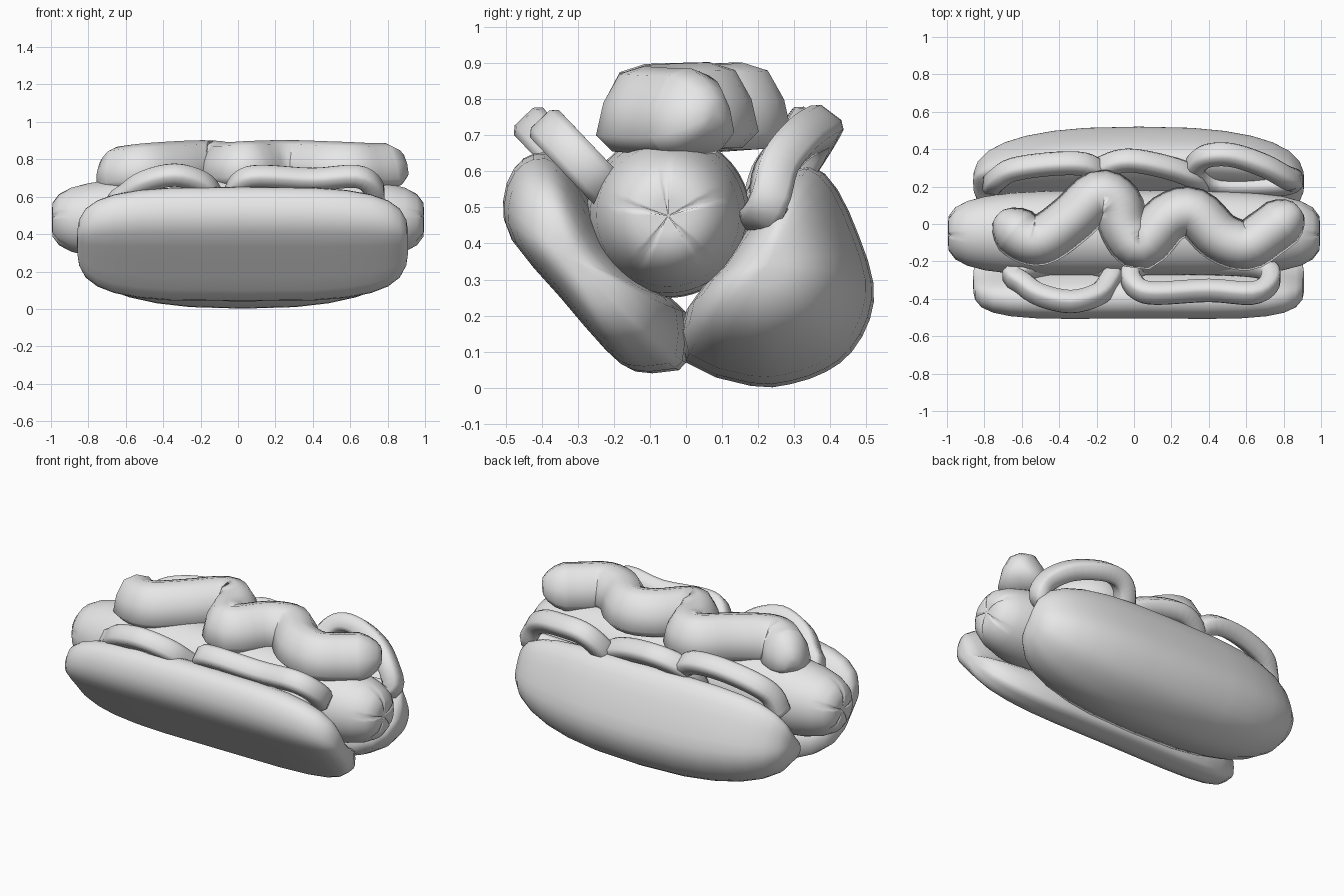
import bpy, bmesh, math
from mathutils import Vector

cube = bpy.data.objects.get("Cube")
if cube:
    bpy.data.objects.remove(cube, do_unlink=True)

grey = bpy.data.materials.new("plain_grey")
grey.use_nodes = True
grey.diffuse_color = (0.8, 0.8, 0.8, 1)
grey.node_tree.nodes["Principled BSDF"].inputs["Base Color"].default_value = (0.8, 0.8, 0.8, 1)


def loft(name, rings, closed=False):
    """Skin a list of equal rings, capping the ends unless closed."""
    bm = bmesh.new()
    loops = [[bm.verts.new(p) for p in ring] for ring in rings]
    n = len(loops[0])
    pairs = list(zip(loops, loops[1:]))
    if closed:
        pairs.append((loops[-1], loops[0]))
    for a, b in pairs:
        for i in range(n):
            j = (i + 1) % n
            bm.faces.new((a[i], a[j], b[j], b[i]))
    if not closed:
        bm.faces.new(loops[0])
        bm.faces.new(loops[-1])
    bmesh.ops.recalc_face_normals(bm, faces=bm.faces)
    mesh = bpy.data.meshes.new(name)
    bm.to_mesh(mesh)
    bm.free()
    mesh.materials.append(grey)
    mesh.shade_smooth()
    obj = bpy.data.objects.new(name, mesh)
    bpy.context.collection.objects.link(obj)


def spline(points, closed=False, steps=4):
    """Smooth curve through the points."""
    pts = [Vector(p) for p in points]
    n = len(pts)
    pick = (lambda i: pts[i % n]) if closed else (lambda i: pts[max(0, min(n - 1, i))])
    out = []
    for i in range(n if closed else n - 1):
        a, b, c, d = (pick(i + k) for k in (-1, 0, 1, 2))
        for s in range(steps):
            t = s / steps
            out.append(0.5 * (2 * b + (c - a) * t + (2 * a - 5 * b + 4 * c - d) * t ** 2
                              + (3 * b - a - 3 * c + d) * t ** 3))
    if not closed:
        out.append(pts[-1])
    return out


def sweep(name, points, section, normal, closed=False, tips=()):
    """Carry a section along a path; tips are (distance, drop, scale) end roundings."""
    path = spline(points, closed)
    n = len(path)
    rings = []

    def ring(p, tangent, scale):
        side = Vector(normal).cross(tangent).normalized()
        up = tangent.cross(side).normalized()
        return [p + (side * u + up * v) * scale for u, v in section]

    for i, p in enumerate(path):
        if closed:
            t = path[(i + 1) % n] - path[i - 1]
        else:
            t = path[min(i + 1, n - 1)] - path[max(i - 1, 0)]
        rings.append(ring(p, t.normalized(), 1))
    if tips:
        first = (path[1] - path[0]).normalized()
        last = (path[-1] - path[-2]).normalized()
        for dist, drop, scale in tips:
            down = Vector((0, 0, -drop))
            rings.insert(0, ring(path[0] - first * dist + down, first, scale))
            rings.append(ring(path[-1] + last * dist + down * 0.3, last, scale))
    loft(name, rings, closed)


def stations(power):
    """(t, scale) pairs from one rounded end to the other."""
    half = [((1 - s ** power) ** (1 / power), s)
            for s in (0.02, 0.2, 0.4, 0.6, 0.75, 0.86, 0.94, 0.985)]
    return [(-t, s) for t, s in half] + [(0, 1)] + [(t, s) for t, s in reversed(half)]


def bun(name, profile, centre, power, bow, lift):
    """Bun half: a side profile shrinking toward rounded ends, slightly bent."""
    c = Vector(centre)
    shape = spline([Vector(p) for p in profile], True, 2)
    rings = []
    for t, s in stations(power):
        rings.append([(0.025 + 0.885 * t, c.x + (p.x - c.x) * s + bow * t * t,
                       c.y + (p.y - c.y) * s + lift * t * t) for p in shape])
    loft(name, rings)


# Bun halves
bun("front_bun", [(-0.42, 0.65), (-0.475, 0.61), (-0.505, 0.52), (-0.48, 0.41), (-0.345, 0.25),
                  (-0.215, 0.1), (-0.14, 0.045), (-0.05, 0.045), (0, 0.07), (0, 0.21),
                  (-0.09, 0.28), (-0.2, 0.4), (-0.28, 0.55), (-0.35, 0.64)],
    (-0.29, 0.36), 3.5, -0.03, 0)
bun("back_bun", [(0, 0.07), (0.18, 0.005), (0.29, 0.01), (0.39, 0.045), (0.46, 0.1),
                 (0.51, 0.19), (0.52, 0.29), (0.48, 0.42), (0.42, 0.55), (0.35, 0.615),
                 (0.28, 0.58), (0.18, 0.45), (0.09, 0.32), (0, 0.21)],
    (0.25, 0.3), 2.8, -0.025, 0.04)

# Sausage with pinched star creases at both ends
SIDES = 60
rings = []
for t, s in stations(3.7):
    ring = []
    for k in range(SIDES):
        a = math.radians(95) + math.tau * k / SIDES
        dent = 0.03 * max(0, 1 - s / 0.7) if k % 12 == 0 else 0
        dent += 0.012 * max(0, 1 - s / 0.3)
        x = t - math.copysign(dent, t)
        ring.append((x, -0.05 + 0.23 * s * math.cos(a), 0.477 + 0.228 * s * math.sin(a)))
    rings.append(ring)
loft("sausage", rings)

# Wavy sauce strip, wide at the base
sauce_section = [(-0.09, -0.125), (-0.135, -0.08), (-0.115, 0.01), (-0.07, 0.09), (0, 0.112),
                 (0.07, 0.09), (0.115, 0.01), (0.135, -0.08), (0.09, -0.125), (0, -0.13)]
sweep("sauce", [(-0.64, -0.03, 0.755), (-0.57, -0.08, 0.765), (-0.48, -0.08, 0.775),
                (-0.33, 0.03, 0.785), (-0.19, 0.155, 0.79), (-0.09, 0.11, 0.785),
                (-0.05, -0.02, 0.78), (0.04, -0.115, 0.785), (0.18, 0.03, 0.79),
                (0.32, 0.06, 0.79), (0.46, -0.07, 0.785), (0.6, -0.115, 0.78),
                (0.71, -0.05, 0.775), (0.79, 0.01, 0.775)],
      sauce_section, (0, 0, 1),
      tips=((0.05, 0.012, 0.85), (0.09, 0.022, 0.62), (0.115, 0.03, 0.35), (0.12, 0.03, 0.1)))

# Onion rings tucked between the sausage and the bun
band = [(-0.05, -0.035), (-0.033, -0.055), (0.033, -0.055), (0.05, -0.035),
        (0.05, 0.035), (0.033, 0.055), (-0.033, 0.055), (-0.05, 0.035)]


def tilted(points, height):
    """Lay flat points on the slope between sausage and front bun."""
    return [(x, y, height - 1.05 * (y + 0.4)) for x, y in points]


front_lean = (0, 0.72, 0.69)
sweep("front_onion_right", tilted([(-0.64, -0.26), (-0.59, -0.32), (-0.5, -0.38), (-0.34, -0.415),
                                   (-0.2, -0.38), (-0.14, -0.32), (-0.13, -0.25),
                                   (-0.35, -0.2)], 0.7),
      band, front_lean, closed=True)
sweep("front_onion_left", tilted([(-0.02, -0.27), (0.02, -0.345), (0.12, -0.37), (0.4, -0.355),
                                  (0.63, -0.37), (0.72, -0.32), (0.72, -0.25), (0.6, -0.22),
                                  (0.3, -0.21), (0.06, -0.21)], 0.74),
      band, front_lean, closed=True)
back_lean = (0, -0.8, 0.6)
sweep("back_onion_right", [(-0.76, 0.21, 0.5), (-0.73, 0.24, 0.6), (-0.65, 0.29, 0.67),
                           (-0.45, 0.32, 0.715), (-0.27, 0.32, 0.705), (-0.18, 0.27, 0.62),
                           (-0.16, 0.22, 0.5)], band, back_lean)
sweep("back_onion_middle", [(-0.23, 0.21, 0.5), (-0.21, 0.26, 0.6), (-0.15, 0.31, 0.66),
                            (-0.03, 0.34, 0.69), (0.15, 0.31, 0.665), (0.3, 0.26, 0.6),
                            (0.36, 0.21, 0.5)], band, back_lean)
sweep("back_onion_left", [(0.33, 0.28, 0.57), (0.35, 0.34, 0.66), (0.42, 0.37, 0.715),
                          (0.54, 0.365, 0.72), (0.7, 0.31, 0.685), (0.81, 0.25, 0.61),
                          (0.85, 0.23, 0.51), (0.75, 0.21, 0.48), (0.45, 0.21, 0.48)],
      band, back_lean, closed=True)
